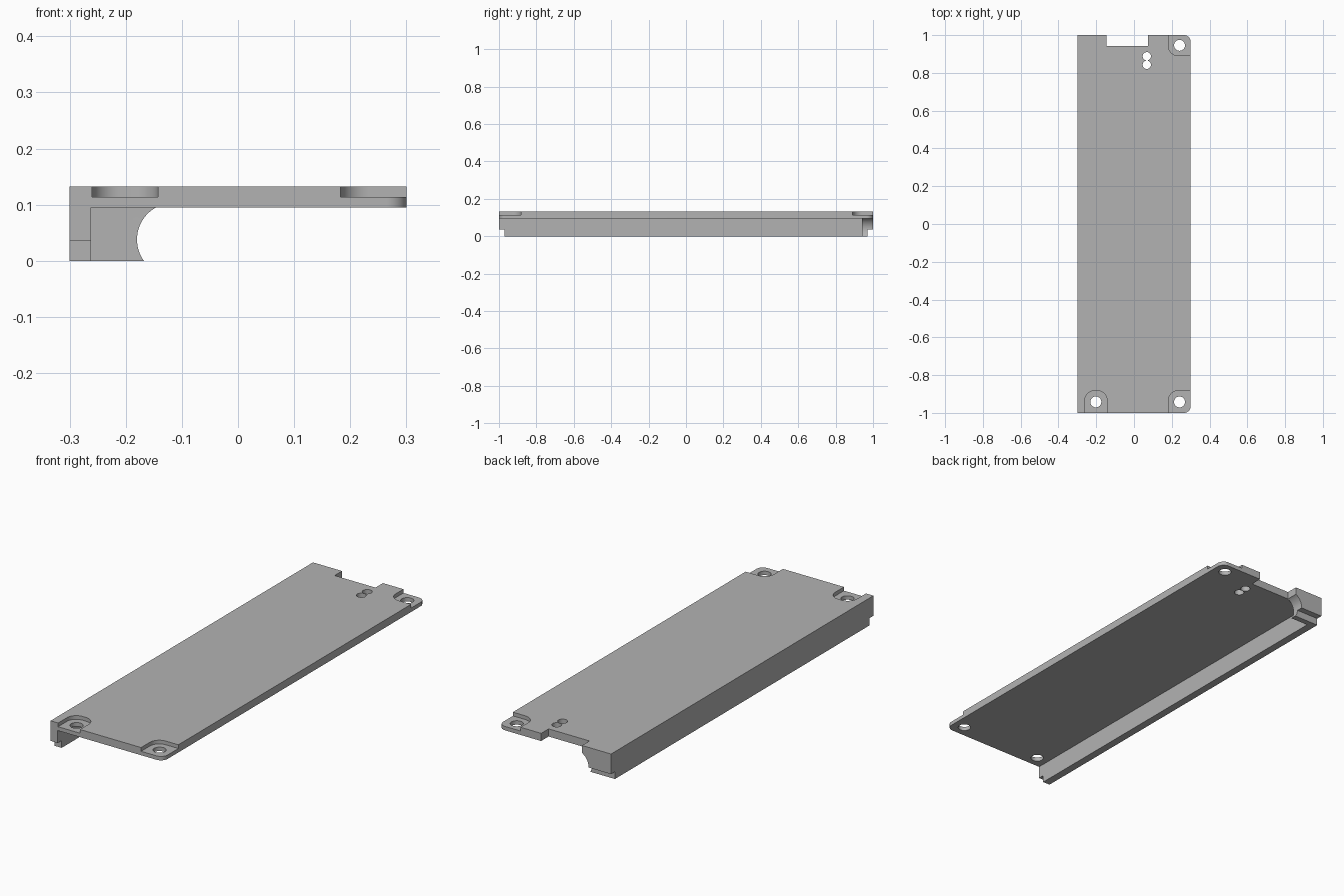
import bpy, bmesh
from math import cos, sin, pi, radians, acos, asin
from mathutils import Vector

if "Cube" in bpy.data.objects:
    bpy.data.objects.remove(bpy.data.objects["Cube"], do_unlink=True)

grey = bpy.data.materials.new("plain grey")
grey.use_nodes = True
grey.diffuse_color = (0.45, 0.45, 0.45, 1)
grey.node_tree.nodes["Principled BSDF"].inputs["Base Color"].default_value = grey.diffuse_color

TOP, UNDER, FLOOR, STEP = 0.132, 0.095, 0.114, 0.035   # heights
HALF_X, HALF_Y = 0.3, 1.0


def arc(cx, cy, r, start, end, n=12):
    """Points on an arc, angles in degrees."""
    angles = [radians(start + (end - start) * i / n) for i in range(n + 1)]
    return [(cx + r * cos(a), cy + r * sin(a)) for a in angles]


def prism(name, points, low, high, along="z"):
    """Extrude an outline: (x, y) along z, or (x, z) along y."""
    def place(p, t):
        return (p[0], p[1], t) if along == "z" else (p[0], t, p[1])
    bm = bmesh.new()
    face = bm.faces.new([bm.verts.new(place(p, low)) for p in points])
    move = bmesh.ops.extrude_face_region(bm, geom=[face])
    shift = Vector(place((0, 0), high - low))
    bmesh.ops.translate(bm, vec=shift,
                        verts=[v for v in move["geom"] if isinstance(v, bmesh.types.BMVert)])
    bmesh.ops.recalc_face_normals(bm, faces=bm.faces)
    mesh = bpy.data.meshes.new(name)
    bm.to_mesh(mesh)
    bm.free()
    mesh.materials.append(grey)
    ob = bpy.data.objects.new(name, mesh)
    bpy.context.collection.objects.link(ob)
    return ob


def box(name, x0, x1, y0, y1, z0, z1):
    return prism(name, [(x0, y0), (x1, y0), (x1, y1), (x0, y1)], z0, z1)


def combine(target, other, operation):
    """Apply a boolean and discard the second object."""
    mod = target.modifiers.new("boolean", "BOOLEAN")
    mod.operation, mod.object, mod.solver = operation, other, "EXACT"
    bpy.context.view_layer.objects.active = target
    bpy.ops.object.modifier_apply(modifier=mod.name)
    bpy.data.objects.remove(other, do_unlink=True)


# Cover plate with two rounded corners and a notch in the back edge
r = 0.035
outline = [(-HALF_X, -HALF_Y)]
outline += arc(HALF_X - r, -HALF_Y + r, r, -90, 0)
outline += arc(HALF_X - r, HALF_Y - r, r, 0, 90)
outline += [(0.073, HALF_Y), (0.073, 0.943), (-0.145, 0.943), (-0.145, HALF_Y), (-HALF_X, HALF_Y)]
cover = prism("cover_plate", outline, UNDER, TOP)

# Side rail, with its lower edge set back at both ends
rail = box("side_rail", -HALF_X, -0.262, -HALF_Y, HALF_Y, STEP, 0.1)
foot = box("rail_foot", -HALF_X, -0.262, -0.97, 0.97, 0, 0.05)

# Back corner block with a scooped inner side
cx, cz, cr = -0.115, 0.038, 0.065


def scoop(z0):
    a0 = 180 + asin((cz - z0) / cr) * 180 / pi
    a1 = 180 - asin((UNDER - cz) / cr) * 180 / pi
    curve = arc(cx, cz, cr, a0, a1, 20)
    return [(-HALF_X, z0)] + curve + [(curve[-1][0], 0.1), (-HALF_X, 0.1)]


block = prism("corner_block", scoop(STEP), 0.942, HALF_Y, "y")
block_foot = prism("block_foot", scoop(0), 0.942, 0.97, "y")

for part in (rail, foot, block, block_foot):
    combine(cover, part, "UNION")

# Screw recesses: one on the front edge, two open at the rounded corners
e, w = 0.05, 0.117
front = -HALF_Y + w
left, right, inner = -0.26, -0.143, HALF_X - w
slot = [(left, -1.1), (right, -1.1)]
slot += arc(right - e, front - e, e, 0, 90) + arc(left + e, front - e, e, 90, 180)
combine(cover, prism("slot_cutter", slot, FLOOR, 0.2), "DIFFERENCE")
for side in (-1, 1):
    edge = HALF_Y - (w if side < 0 else 0.109)
    corner = [(inner, side * 1.1), (0.4, side * 1.1), (0.4, side * edge)]
    corner += [(x, side * y) for x, y in arc(inner + e, edge + e, e, 270, 180)]
    combine(cover, prism("corner_cutter", corner, FLOOR, 0.2), "DIFFERENCE")

# Screw holes and the pair of small holes
holes = [(-0.202, -0.942, 0.029), (0.241, -0.942, 0.029), (0.241, 0.946, 0.029),
         (0.068, 0.888, 0.022), (0.068, 0.843, 0.022)]
for x, y, radius in holes:
    circle = arc(x, y, radius, 0, 360, 32)[:-1]
    combine(cover, prism("hole_cutter", circle, 0.05, 0.2), "DIFFERENCE")

# Smooth the curved walls, keep edges sharp
bpy.ops.object.select_all(action="DESELECT")
cover.select_set(True)
bpy.context.view_layer.objects.active = cover
bpy.ops.object.shade_smooth_by_angle(angle=radians(30))
